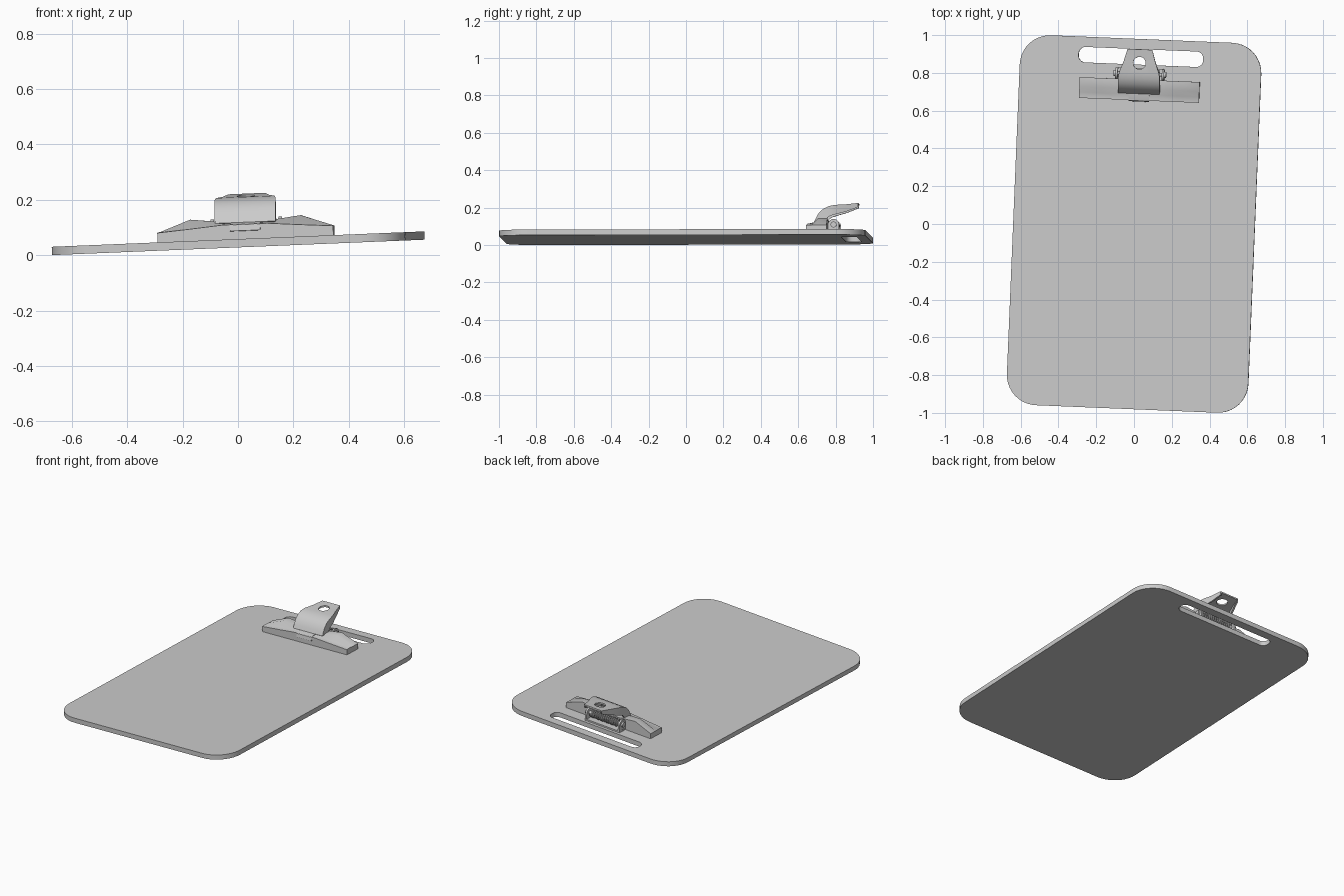
import bpy, bmesh, math
from mathutils import Matrix, Vector

if "Cube" in bpy.data.objects:
    bpy.data.objects.remove(bpy.data.objects["Cube"])

# Everything is modelled square to the board (board top at z = 0), then tilted
TILT = (Matrix.Translation((0, 0, 0.058)) @ Matrix.Rotation(-math.radians(2.37), 4, 'Y')
        @ Matrix.Rotation(-math.radians(2.37), 4, 'Z'))


def make(name, bm):
    bmesh.ops.recalc_face_normals(bm, faces=bm.faces)
    me = bpy.data.meshes.new(name)
    bm.to_mesh(me)
    bm.free()
    ob = bpy.data.objects.new(name, me)
    bpy.context.collection.objects.link(ob)
    return ob


def apply_mods(ob):
    bpy.context.view_layer.objects.active = ob
    for m in list(ob.modifiers):
        bpy.ops.object.modifier_apply(modifier=m.name)


def cut(ob, cutter):
    m = ob.modifiers.new("cut", 'BOOLEAN')
    m.operation, m.object, m.solver = 'DIFFERENCE', cutter, 'EXACT'
    apply_mods(ob)
    bpy.data.objects.remove(cutter)


def prism(name, pts, vec):
    bm = bmesh.new()
    f = bm.faces.new([bm.verts.new(p) for p in pts])
    ext = bmesh.ops.extrude_face_region(bm, geom=[f], use_keep_orig=True)
    bmesh.ops.translate(bm, vec=vec, verts=[v for v in ext['geom'] if isinstance(v, bmesh.types.BMVert)])
    return make(name, bm)


def rounded_slab(name, w, h, r, cy, z0, z1, n=10):
    pts = []
    for k, (sx, sy) in enumerate([(1, 1), (-1, 1), (-1, -1), (1, -1)]):
        for i in range(n + 1):
            a = math.pi / 2 * (k + i / n)
            pts.append((sx * (w - r) + r * math.cos(a), cy + sy * (h - r) + r * math.sin(a), z0))
    return prism(name, pts, (0, 0, z1 - z0))


def rod(name, r, x0, x1, y, z, n=20):
    pts = [(x0, y + r * math.cos(2 * math.pi * i / n), z + r * math.sin(2 * math.pi * i / n)) for i in range(n)]
    return prism(name, pts, (x1 - x0, 0, 0))


def loft(bm, rings, cap=True):
    rows = [[bm.verts.new(p) for p in ring] for ring in rings]
    for a, b in zip(rows, rows[1:]):
        for i in range(len(a)):
            j = (i + 1) % len(a)
            bm.faces.new((a[i], a[j], b[j], b[i]))
    if cap:
        bm.faces.new(rows[0])
        bm.faces.new(rows[-1])


# Board with hanging slot
board = rounded_slab("board", 0.64, 0.98, 0.16, 0, -0.03, 0)
cut(board, rounded_slab("slot_cutter", 0.33, 0.041, 0.036, 0.885, -0.1, 0.1))

# Clamp jaw: low front lip with raised wings behind
bm = bmesh.new()
half = [(0.318, 0.034, 0.034), (0.2, 0.043, 0.077), (0.08, 0.053, 0.063)]
stations = half + [(-x, f, b) for x, f, b in reversed(half)]
loft(bm, [[(x, 0.655, 0), (x, 0.655, f), (x, 0.686, f + 0.002), (x, 0.715, b),
           (x, 0.765, b), (x, 0.765, 0)] for x, f, b in stations])
make("clamp_jaw", bm)

# Lever: (top y, z, half width, flange y, flange z) from the tip to the front
prof = [(0.925, 0.163, 0.066, 0.922, 0.14), (0.86, 0.155, 0.084, 0.86, 0.116),
        (0.80, 0.151, 0.106, 0.80, 0.1), (0.77, 0.145, 0.11, 0.775, 0.092),
        (0.74, 0.131, 0.11, 0.765, 0.085), (0.715, 0.108, 0.11, 0.76, 0.078),
        (0.70, 0.082, 0.11, 0.755, 0.07), (0.69, 0.060, 0.11, 0.755, 0.058)]
bm = bmesh.new()
rows = []
for y, z, w, fy, fz in prof:
    rows.append([bm.verts.new(p) for p in [(-w, fy, fz), (-w, y, z), (-w / 2, y, z),
                                           (w / 2, y, z), (w, y, z), (w, fy, fz)]])
for a, b in zip(rows, rows[1:]):
    for i in range(5):
        bm.faces.new((a[i], a[i + 1], b[i + 1], b[i]))
# narrow tongue gripping the jaw lip
prev = rows[-1][2:4]
for y, z in [(0.672, 0.057), (0.653, 0.052), (0.649, 0.03)]:
    new = [bm.verts.new((s * 0.055, y, z)) for s in (-1, 1)]
    bm.faces.new((prev[0], prev[1], new[1], new[0]))
    prev = new
lever = make("lever", bm)
up = max(lever.data.polygons, key=lambda p: abs(p.normal.z))
if up.normal.z < 0:
    lever.data.flip_normals()
sol = lever.modifiers.new("thick", 'SOLIDIFY')
sol.thickness, sol.offset = 0.01, -1
apply_mods(lever)
hole = [(0.033 * math.cos(math.pi * i / 12), 0.853 + 0.033 * math.sin(math.pi * i / 12), 0.08) for i in range(24)]
cut(lever, prism("hole_cutter", hole, (0, 0, 0.15)))

# Hinge bracket: base strip and two round-topped ears
prism("hinge_base", [(-0.13, 0.76, 0), (0.13, 0.76, 0), (0.13, 0.825, 0), (-0.13, 0.825, 0)], (0, 0, 0.01))
for s, side in ((-1, "left"), (1, "right")):
    arc = [(s * 0.117, 0.795 + 0.03 * math.cos(math.pi * i / 10), 0.045 + 0.03 * math.sin(math.pi * i / 10))
           for i in range(11)]
    prism("hinge_ear_" + side, [(s * 0.117, 0.825, 0)] + arc + [(s * 0.117, 0.765, 0)], (s * 0.012, 0, 0))
    rod("pin_head_" + side, 0.016, s * 0.129, s * 0.14, 0.795, 0.045)
rod("hinge_pin", 0.01, -0.13, 0.13, 0.795, 0.045)

# Coil spring round the pin
bm = bmesh.new()
turns, seg, R, wire = 14, 14, 0.02, 0.005
rings = []
for i in range(turns * seg + 1):
    a = 2 * math.pi * i / seg
    c = Vector((-0.1 + 0.2 * i / (turns * seg), 0.795, 0.045))
    out = Vector((0, math.cos(a), math.sin(a)))
    rings.append([c + out * (R + wire * math.cos(t)) + Vector((wire * math.sin(t), 0, 0))
                  for t in [math.pi / 3 * k for k in range(6)]])
loft(bm, rings)
make("spring", bm)

# Tilt the parts, keep sharp edges
for ob in list(bpy.context.scene.objects):
    ob.data.transform(TILT)
    ob.select_set(True)
    bpy.context.view_layer.objects.active = ob
bpy.ops.object.shade_smooth_by_angle(angle=math.radians(30))
